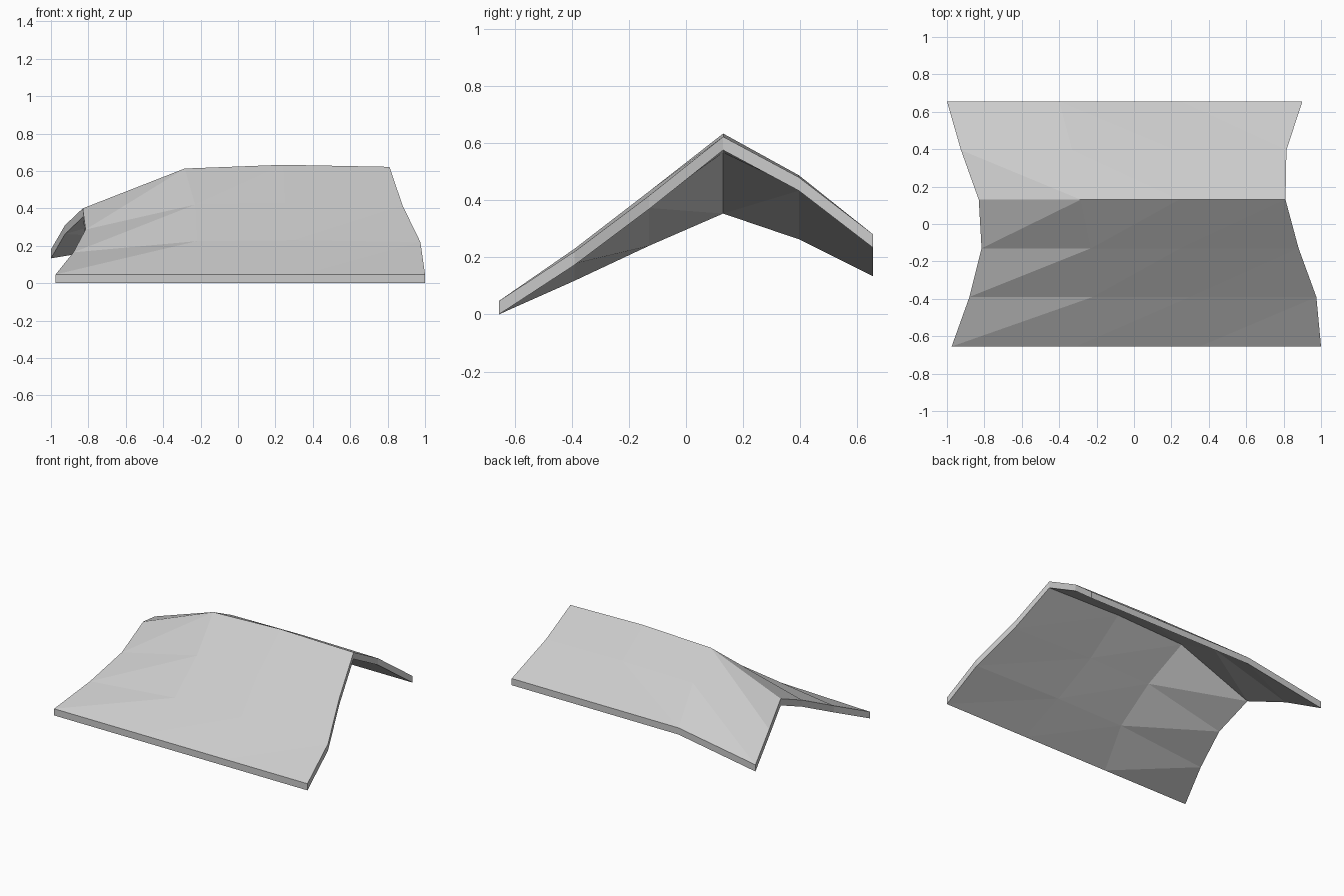
import bpy
import bmesh

cube = bpy.data.objects.get("Cube")
if cube:
    bpy.data.objects.remove(cube, do_unlink=True)

# Plain grey for the whole sheet
grey = bpy.data.materials.new("light_grey")
grey.use_nodes = True
colour = (0.6, 0.6, 0.6, 1)
grey.diffuse_color = colour
grey.node_tree.nodes["Principled BSDF"].inputs["Base Color"].default_value = colour

THICKNESS = 0.047
RIDGE = 3  # row index of the ridge line

# Rows run front to back; each column is a bent profile of the roof
row_y = [-0.655, -0.39, -0.13, 0.13, 0.395, 0.655]
sagging_edge = ([-0.975, -0.88, -0.815, -0.83, -0.925, -1],
                [0.047, 0.165, 0.287, 0.4, 0.31, 0.18])
inner_sag = ([-0.31, -0.22, -0.23, -0.285, -0.33, -0.4],
             [0.047, 0.225, 0.42, 0.613, 0.48, 0.28])
inner_middle = ([0.35, 0.3, 0.25, 0.24, 0.22, 0.25],
                [0.047, 0.23, 0.43, 0.633, 0.487, 0.28])
straight_edge = ([1, 0.975, 0.88, 0.81, 0.815, 0.9],
                 [0.047, 0.22, 0.415, 0.622, 0.48, 0.28])
columns = [sagging_edge, inner_sag, inner_middle, straight_edge]


def add_layer(bm, drop):
    """Vertices of one skin of the roof, lowered by drop."""
    return [[bm.verts.new((x, y, z - drop)) for x, y, z in zip(xs, row_y, zs)]
            for xs, zs in columns]


def fill_layer(bm, grid, is_top):
    """Triangles whose diagonals mirror at the ridge and swap underneath."""
    for left, right in zip(grid, grid[1:]):
        for j in range(len(row_y) - 1):
            a, b, c, d = left[j], right[j], right[j + 1], left[j + 1]
            if (j < RIDGE) == is_top:
                faces = [(a, b, c), (a, c, d)]
            else:
                faces = [(a, b, d), (b, c, d)]
            for face in faces:
                bm.faces.new(face if is_top else face[::-1])


def outline(grid):
    """Closed loop around the border of a skin."""
    front = [col[0] for col in grid]
    back = [col[-1] for col in grid]
    return front + grid[-1][1:-1] + back[::-1] + grid[0][1:-1][::-1]


# Folded roof sheet: top skin, underside and rim
bm = bmesh.new()
top = add_layer(bm, 0)
under = add_layer(bm, THICKNESS)
fill_layer(bm, top, True)
fill_layer(bm, under, False)
upper, lower = outline(top), outline(under)
for i in range(len(upper)):
    k = (i + 1) % len(upper)
    bm.faces.new((lower[i], lower[k], upper[k], upper[i]))
bmesh.ops.recalc_face_normals(bm, faces=bm.faces)

mesh = bpy.data.meshes.new("sagging_roof")
bm.to_mesh(mesh)
bm.free()
mesh.materials.append(grey)
roof = bpy.data.objects.new("sagging_roof", mesh)
bpy.context.collection.objects.link(roof)
